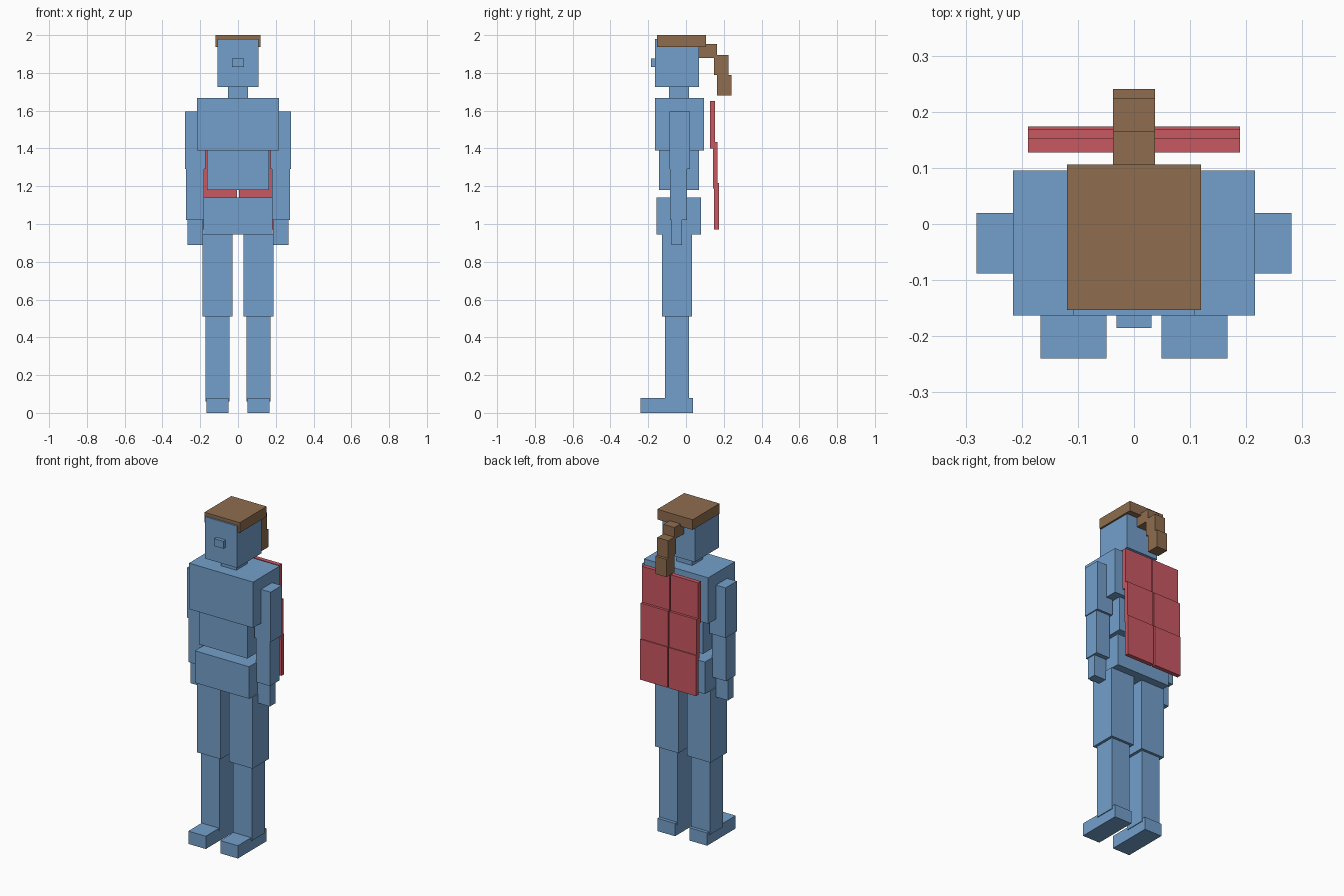
import bpy
import bmesh

if "Cube" in bpy.data.objects:
    bpy.data.objects.remove(bpy.data.objects["Cube"])


def make_material(name, rgb):
    mat = bpy.data.materials.new(name)
    mat.diffuse_color = (*rgb, 1.0)
    mat.use_nodes = True
    mat.node_tree.nodes["Principled BSDF"].inputs["Base Color"].default_value = mat.diffuse_color
    return mat


BLUE = make_material("soft blue", (0.174, 0.352, 0.597))
BROWN = make_material("hair brown", (0.275, 0.153, 0.078))
RED = make_material("cape red", (0.591, 0.098, 0.122))


def box(name, mat, x, y, z):
    """Box from (min, max) ranges along each axis."""
    bm = bmesh.new()
    bmesh.ops.create_cube(bm, size=1.0)
    for v in bm.verts:
        for i, (lo, hi) in enumerate((x, y, z)):
            v.co[i] = lo if v.co[i] < 0 else hi
    mesh = bpy.data.meshes.new(name)
    bm.to_mesh(mesh)
    bm.free()
    mesh.materials.append(mat)
    obj = bpy.data.objects.new(name, mesh)
    bpy.context.collection.objects.link(obj)
    return obj


def centred(name, mat, half, y, z):
    box(name, mat, (-half, half), y, z)


def pair(name, mat, x, y, z):
    """Matching boxes on both sides of the body."""
    box(name + "_left", mat, x, y, z)
    box(name + "_right", mat, (-x[1], -x[0]), y, z)


# Head and torso
centred("head", BLUE, 0.108, (-0.163, 0.070), (1.725, 1.98))
centred("nose", BLUE, 0.031, (-0.185, -0.160), (1.83, 1.875))
centred("neck", BLUE, 0.052, (-0.090, 0.015), (1.665, 1.73))
centred("chest", BLUE, 0.216, (-0.163, 0.095), (1.388, 1.668))
centred("abdomen", BLUE, 0.163, (-0.143, 0.070), (1.18, 1.39))
centred("pelvis", BLUE, 0.183, (-0.155, 0.080), (0.945, 1.14))

# Arms
pair("upper_arm", BLUE, (0.173, 0.281), (-0.088, 0.020), (1.29, 1.595))
pair("forearm", BLUE, (0.180, 0.275), (-0.085, 0.006), (1.02, 1.29))
pair("hand", BLUE, (0.186, 0.268), (-0.076, -0.021), (0.89, 1.02))

# Legs
pair("thigh", BLUE, (0.028, 0.188), (-0.128, 0.032), (0.51, 0.946))
pair("shin", BLUE, (0.045, 0.172), (-0.112, 0.016), (0.06, 0.512))
pair("foot", BLUE, (0.049, 0.167), (-0.240, 0.036), (0.0, 0.078))

# Hair cap and stepped ponytail
centred("hair_cap", BROWN, 0.119, (-0.153, 0.106), (1.938, 2.0))
centred("ponytail_top", BROWN, 0.037, (0.068, 0.165), (1.88, 1.953))
centred("ponytail_middle", BROWN, 0.037, (0.148, 0.224), (1.788, 1.895))
centred("ponytail_tip", BROWN, 0.037, (0.164, 0.241), (1.68, 1.788))

# Cape: three overlapping rows of two panels
for row, y, z in (("upper", (0.127, 0.153), (1.40, 1.652)),
                  ("middle", (0.142, 0.168), (1.187, 1.434)),
                  ("lower", (0.148, 0.174), (0.97, 1.217))):
    pair("cape_" + row, RED, (0.004, 0.189), y, z)
